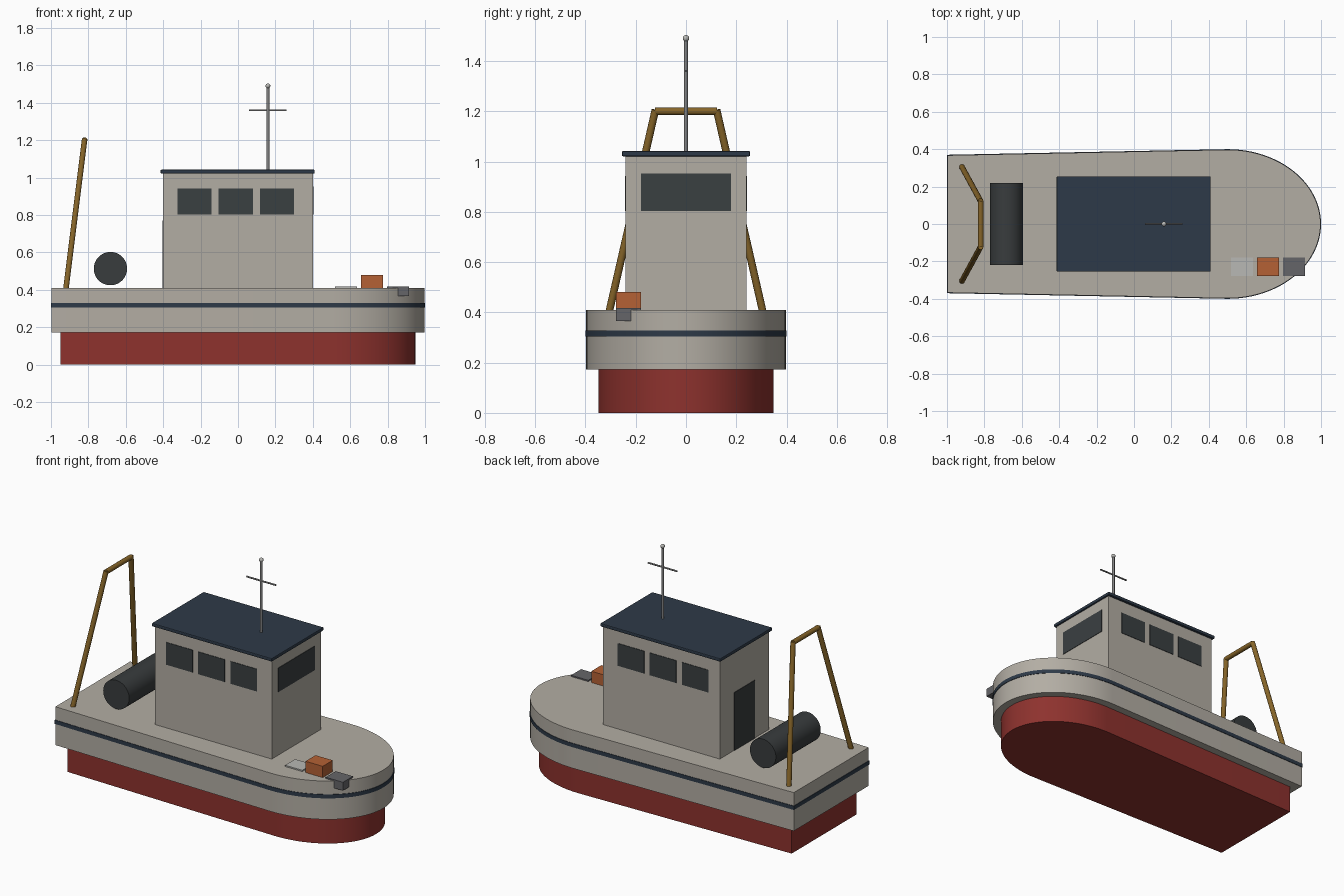
import bpy, bmesh
from math import sin, cos, pi, radians
from mathutils import Vector

if "Cube" in bpy.data.objects:
    bpy.data.objects.remove(bpy.data.objects["Cube"])


def material(name, rgb):
    m = bpy.data.materials.new(name)
    m.diffuse_color = (*rgb, 1)
    m.use_nodes = True
    m.node_tree.nodes["Principled BSDF"].inputs["Base Color"].default_value = m.diffuse_color
    return m


CREAM = material("cream_paint", (0.45, 0.42, 0.37))
RED = material("red_paint", (0.27, 0.032, 0.027))
NAVY = material("navy_paint", (0.027, 0.042, 0.065))
GLASS = material("dark_glass", (0.042, 0.05, 0.053))
BLACK = material("black_rubber", (0.04, 0.045, 0.047))
OCHRE = material("ochre_paint", (0.24, 0.13, 0.022))
ORANGE = material("orange_paint", (0.46, 0.12, 0.035))
STEEL = material("steel", (0.22, 0.22, 0.22))
DARK = material("dark_grey", (0.13, 0.13, 0.14))
PALE = material("pale_grey", (0.48, 0.48, 0.46))


def finish(bm, name, mat, smooth=False):
    bmesh.ops.recalc_face_normals(bm, faces=bm.faces)
    me = bpy.data.meshes.new(name)
    bm.to_mesh(me)
    bm.free()
    ob = bpy.data.objects.new(name, me)
    bpy.context.collection.objects.link(ob)
    me.materials.append(mat)
    if smooth:
        bpy.ops.object.select_all(action='DESELECT')
        ob.select_set(True)
        bpy.context.view_layer.objects.active = ob
        bpy.ops.object.shade_smooth_by_angle(angle=radians(35))
    return ob


def box(name, lo, hi, mat, bevel=0):
    lo, hi = Vector(lo), Vector(hi)
    bm = bmesh.new()
    bmesh.ops.create_cube(bm, size=1)
    for v in bm.verts:
        v.co = (lo + hi) / 2 + v.co * (hi - lo)
    if bevel:
        bmesh.ops.bevel(bm, geom=bm.edges[:], offset=bevel, segments=2,
                        affect='EDGES', profile=0.5)
    return finish(bm, name, mat)


def rod(name, a, b, r, mat, sides=16):
    a, b = Vector(a), Vector(b)
    bm = bmesh.new()
    bmesh.ops.create_cone(bm, cap_ends=True, segments=sides, radius1=r,
                          radius2=r, depth=(b - a).length)
    rot = (b - a).to_track_quat('Z', 'Y')
    for v in bm.verts:
        v.co = (a + b) / 2 + rot @ v.co
    return finish(bm, name, mat, True)


def hull_slab(name, inset, z0, z1, mat):
    # Plan outline: tapered stern and half-ellipse bow
    n = 48
    pts = [(-1 + inset, -0.37 + inset)]
    for i in range(n + 1):
        t = -pi / 2 + pi * i / n
        pts.append((0.5 + (0.5 - inset) * cos(t), (0.4 - inset) * sin(t)))
    pts.append((-1 + inset, 0.37 - inset))
    bm = bmesh.new()
    face = bm.faces.new([bm.verts.new((x, y, z0)) for x, y in pts])
    ext = bmesh.ops.extrude_face_region(bm, geom=[face])
    top = [g for g in ext['geom'] if isinstance(g, bmesh.types.BMVert)]
    bmesh.ops.translate(bm, verts=top, vec=(0, 0, z1 - z0))
    return finish(bm, name, mat, True)


# Hull
hull_slab("lower_hull", 0.052, 0, 0.175, RED)
hull_slab("upper_hull", 0.003, 0.172, 0.41, CREAM)
hull_slab("hull_stripe", 0, 0.304, 0.328, NAVY)

# Cabin, roof, windows and door
box("cabin", (-0.4, -0.24, 0.405), (0.4, 0.24, 1.022), CREAM)
box("roof", (-0.414, -0.255, 1.021), (0.41, 0.255, 1.042), NAVY, 0.005)
for side, label in ((-1, "front"), (1, "back")):
    for i, x in enumerate((-0.232, -0.012, 0.208)):
        y = side * 0.24
        box(f"{label}_window_{i + 1}", (x - 0.091, y - 0.003, 0.803),
            (x + 0.091, y + 0.003, 0.942), GLASS)
box("windscreen", (0.397, -0.18, 0.803), (0.403, 0.18, 0.952), GLASS)
box("door", (-0.403, -0.1, 0.41), (-0.397, 0.1, 0.77), BLACK)

# Mast with crossbar and lamp
rod("mast", (0.16, 0, 1.03), (0.16, 0, 1.49), 0.008, STEEL)
rod("mast_crossbar", (0.06, 0, 1.36), (0.26, 0, 1.36), 0.005, STEEL, 12)
bm = bmesh.new()
bmesh.ops.create_uvsphere(bm, u_segments=16, v_segments=10, radius=0.013)
bmesh.ops.translate(bm, verts=bm.verts, vec=(0.16, 0, 1.49))
finish(bm, "mast_lamp", PALE, True)

# Stern gantry
for s, label in ((-1, "front"), (1, "back")):
    rod(f"{label}_gantry_leg", (-0.92, s * 0.305, 0.405),
        (-0.82, s * 0.122, 1.205), 0.015, OCHRE)
rod("gantry_beam", (-0.82, -0.123, 1.2), (-0.82, 0.123, 1.2), 0.015, OCHRE)

# Net drum
rod("net_drum", (-0.682, -0.22, 0.513), (-0.682, 0.22, 0.513), 0.089, BLACK, 48)

# Deck crates at the bow
for name, x, z, mat in (("pale_crate", 0.577, 0.348, PALE),
                        ("orange_crate", 0.717, 0.41, ORANGE),
                        ("grey_crate", 0.856, 0.366, DARK)):
    top = 0.48 if mat is ORANGE else 0.418
    box(name, (x - 0.059, -0.278, z), (x + 0.059, -0.18, top), mat)
